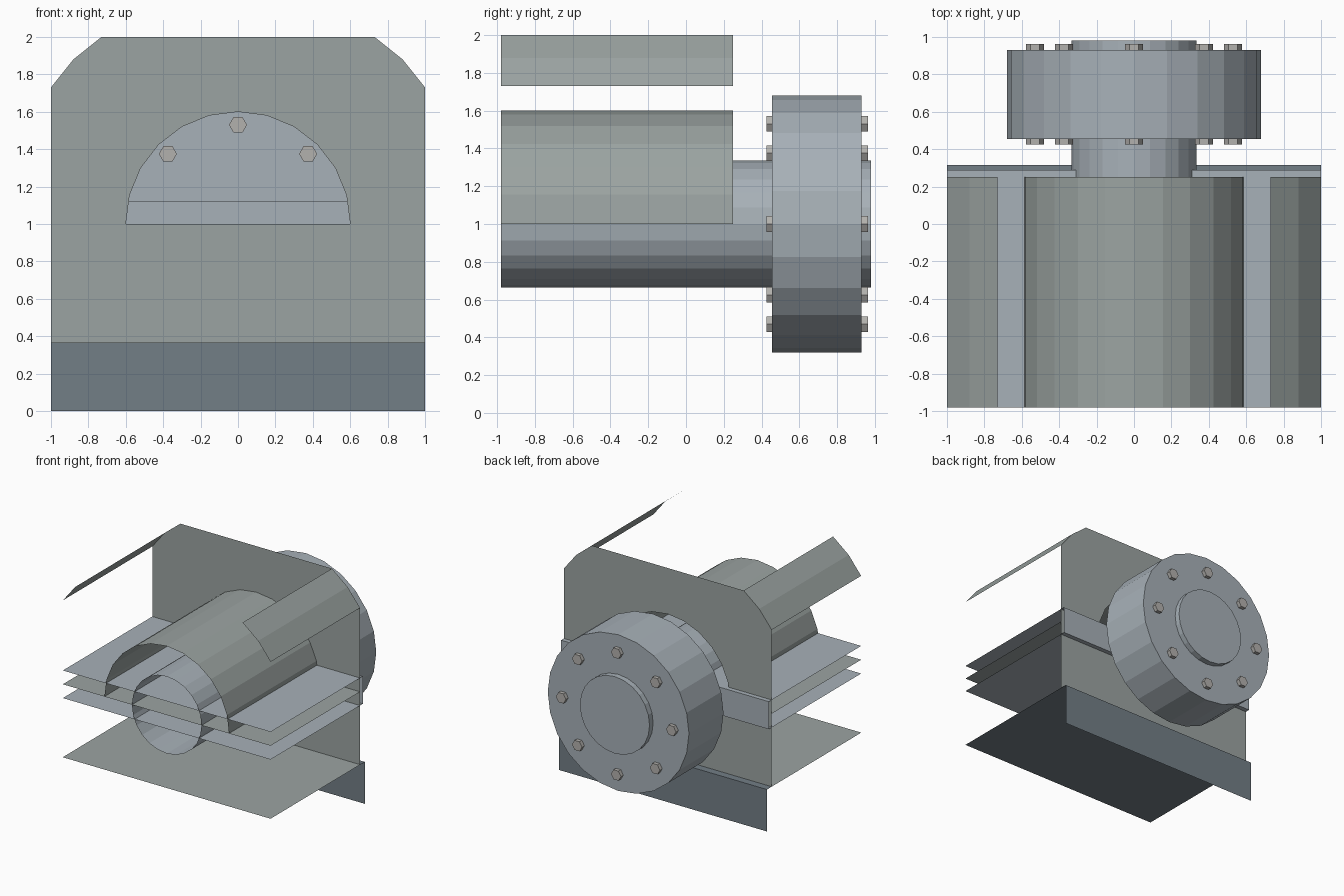
import bpy, bmesh, math
from mathutils import Matrix

if "Cube" in bpy.data.objects:
    bpy.data.objects.remove(bpy.data.objects["Cube"])

FRONT, WALL = -0.98, 0.25      # open front edge and back wall of the housing
AXIS = 1.0                     # height of the shaft axis


def material(name, rgb):
    m = bpy.data.materials.new(name)
    m.diffuse_color = (*rgb, 1)
    m.use_nodes = True
    m.node_tree.nodes["Principled BSDF"].inputs["Base Color"].default_value = m.diffuse_color
    return m


BODY = material("housing_grey", (0.33, 0.37, 0.36))
STEEL = material("blue_steel", (0.39, 0.44, 0.48))
BASE = material("dark_base", (0.17, 0.21, 0.24))
BOLT = material("bolt_grey", (0.45, 0.44, 0.42))


def finish(name, bm, mat):
    me = bpy.data.meshes.new(name)
    bm.to_mesh(me)
    bm.free()
    me.materials.append(mat)
    ob = bpy.data.objects.new(name, me)
    bpy.context.collection.objects.link(ob)
    return ob


def sweep(name, profile, mat):
    """Open sheet: x/z profile drawn from the front edge to the back wall."""
    bm = bmesh.new()
    rows = [[bm.verts.new((x, y, z)) for x, z in profile] for y in (FRONT, WALL)]
    for i in range(len(profile) - 1):
        bm.faces.new((rows[0][i], rows[0][i + 1], rows[1][i + 1], rows[1][i]))
    return finish(name, bm, mat)


def panel(name, outline, y, mat):
    """Upright sheet facing the back, outline in x/z."""
    bm = bmesh.new()
    bm.faces.new([bm.verts.new((x, y, z)) for x, z in outline])
    return finish(name, bm, mat)


def shelf(name, z, back, mat, up=True):
    """Full width horizontal sheet."""
    pts = [(-1, FRONT), (1, FRONT), (1, back), (-1, back)]
    bm = bmesh.new()
    bm.faces.new([bm.verts.new((x, y, z)) for x, y in (pts if up else pts[::-1])])
    return finish(name, bm, mat)


def strip(name, z0, z1, y, mat):
    return panel(name, [(-1, z0), (-1, z1), (1, z1), (1, z0)], y, mat)


def drum(name, r, y0, y1, sides, mat, x=0, z=AXIS, open_front=False):
    """Prism along y with a vertex on the +x side."""
    bm = bmesh.new()
    ring = [(r * math.cos(2 * math.pi * i / sides), r * math.sin(2 * math.pi * i / sides))
            for i in range(sides)]
    a, b = [[bm.verts.new((x + u, y, z + v)) for u, v in ring] for y in (y0, y1)]
    for i in range(sides):
        j = (i + 1) % sides
        bm.faces.new((a[i], a[j], b[j], b[i]))
    bm.faces.new(b[::-1])
    if not open_front:
        bm.faces.new(a)
    bmesh.ops.recalc_face_normals(bm, faces=bm.faces)
    return finish(name, bm, mat)


# upper housing: arched back wall, half-round tunnel, rounded shoulders
arch = [(0.6 * math.cos(math.pi * i / 12), AXIS + 0.6 * math.sin(math.pi * i / 12))
        for i in range(13)]
shoulder = [(-1, 1.73), (-0.88, 1.88), (-0.73, 2.0)]
mirrored = [(-x, z) for x, z in reversed(shoulder)]
panel("upper_back_wall", [(-1, AXIS)] + shoulder + mirrored + [(1, AXIS)] + arch, WALL, BODY)
sweep("tunnel", arch, BODY)
sweep("left_shoulder", shoulder[::-1], BODY)
sweep("right_shoulder", mirrored[::-1], BODY)

# lower housing
strip("lower_back_wall", 0.365, AXIS, WALL, BODY)
shelf("lower_housing_top", AXIS, WALL, BODY)
shelf("lower_housing_floor", 0.366, WALL, BODY, up=False)

# clamp band around the joint
shelf("band_top", 1.12, 0.29, STEEL)
shelf("band_bottom", 0.88, 0.29, STEEL, up=False)
strip("band_back", 0.88, 1.12, 0.29, STEEL)

# base
shelf("base_top", 0.365, 0.315, BASE)
strip("base_back", 0, 0.365, 0.315, BASE)

# shaft and flange
drum("shaft", 0.335, FRONT, 0.98, 24, STEEL, open_front=True)
drum("flange", 0.68, 0.455, 0.93, 24, STEEL)

# ring of hexagonal bolt heads on both flange faces
for i in range(8):
    t = math.pi * i / 4
    x, z = 0.53 * math.cos(t), AXIS + 0.53 * math.sin(t)
    drum("front_bolt", 0.048, 0.425, 0.46, 6, BOLT, x, z)
    drum("back_bolt", 0.048, 0.925, 0.963, 6, BOLT, x, z)
